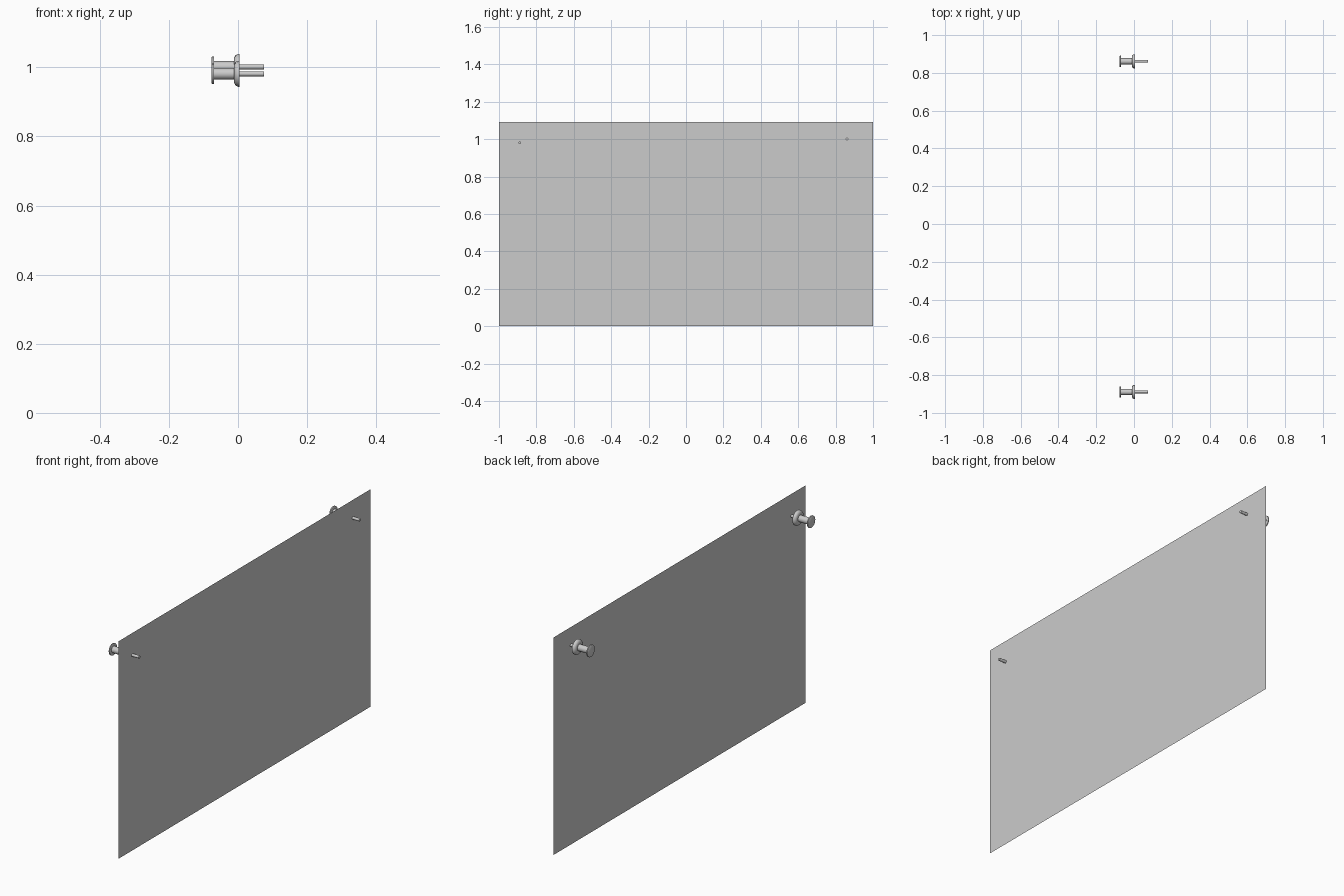
import bpy, bmesh, math
from mathutils import Matrix

if "Cube" in bpy.data.objects:
    bpy.data.objects.remove(bpy.data.objects["Cube"])

SIDES = 16
BOARD_X = 0.036


def make_object(name, bm):
    mesh = bpy.data.meshes.new(name)
    bm.to_mesh(mesh)
    bm.free()
    obj = bpy.data.objects.new(name, mesh)
    bpy.context.collection.objects.link(obj)
    return obj


def lathe_x(name, profile, y, z):
    """Revolve (x, radius) points round an axis along x; ends are capped."""
    bm = bmesh.new()
    rings = []
    for x, r in profile:
        rings.append([bm.verts.new((x, y + r * math.cos(a), z + r * math.sin(a)))
                      for a in (2 * math.pi * i / SIDES for i in range(SIDES))])
    for a, b in zip(rings, rings[1:]):
        for i in range(SIDES):
            j = (i + 1) % SIDES
            bm.faces.new((a[i], a[j], b[j], b[i]))
    bm.faces.new(rings[0])
    bm.faces.new(rings[-1])
    bmesh.ops.recalc_face_normals(bm, faces=bm.faces)
    obj = make_object(name, bm)
    bpy.ops.object.select_all(action='DESELECT')
    obj.select_set(True)
    bpy.context.view_layer.objects.active = obj
    bpy.ops.object.shade_smooth_by_angle(angle=math.radians(35))
    return obj


# Thin sheet: one upright quad facing +x
bm = bmesh.new()
bmesh.ops.create_grid(bm, x_segments=1, y_segments=1, size=1,
                      matrix=Matrix.Translation((BOARD_X, 0, 0.546))
                      @ Matrix.Rotation(math.pi / 2, 4, 'Y')
                      @ Matrix.Diagonal((0.546, 1, 1, 1)))
make_object("sheet", bm)

# Push pin outlines along x: head disc, grip, rounded collar
GRIP = [(-0.076, 0.0285), (-0.075, 0.030), (-0.070, 0.030), (-0.069, 0.0285),
        (-0.069, 0.0165), (-0.011, 0.0165),
        (-0.011, 0.027), (-0.007, 0.034), (0.000, 0.0375), (0.005, 0.0375),
        (0.005, 0.0072)]
NEEDLE = [(0.004, 0.0072), (0.075, 0.0072)]

# Two pins near the top corners, one slightly higher
for side, y, z in (("back", 0.861, 1.001), ("front", -0.889, 0.981)):
    lathe_x(f"{side}_pin_grip", GRIP, y, z)
    lathe_x(f"{side}_pin_needle", NEEDLE, y, z)
